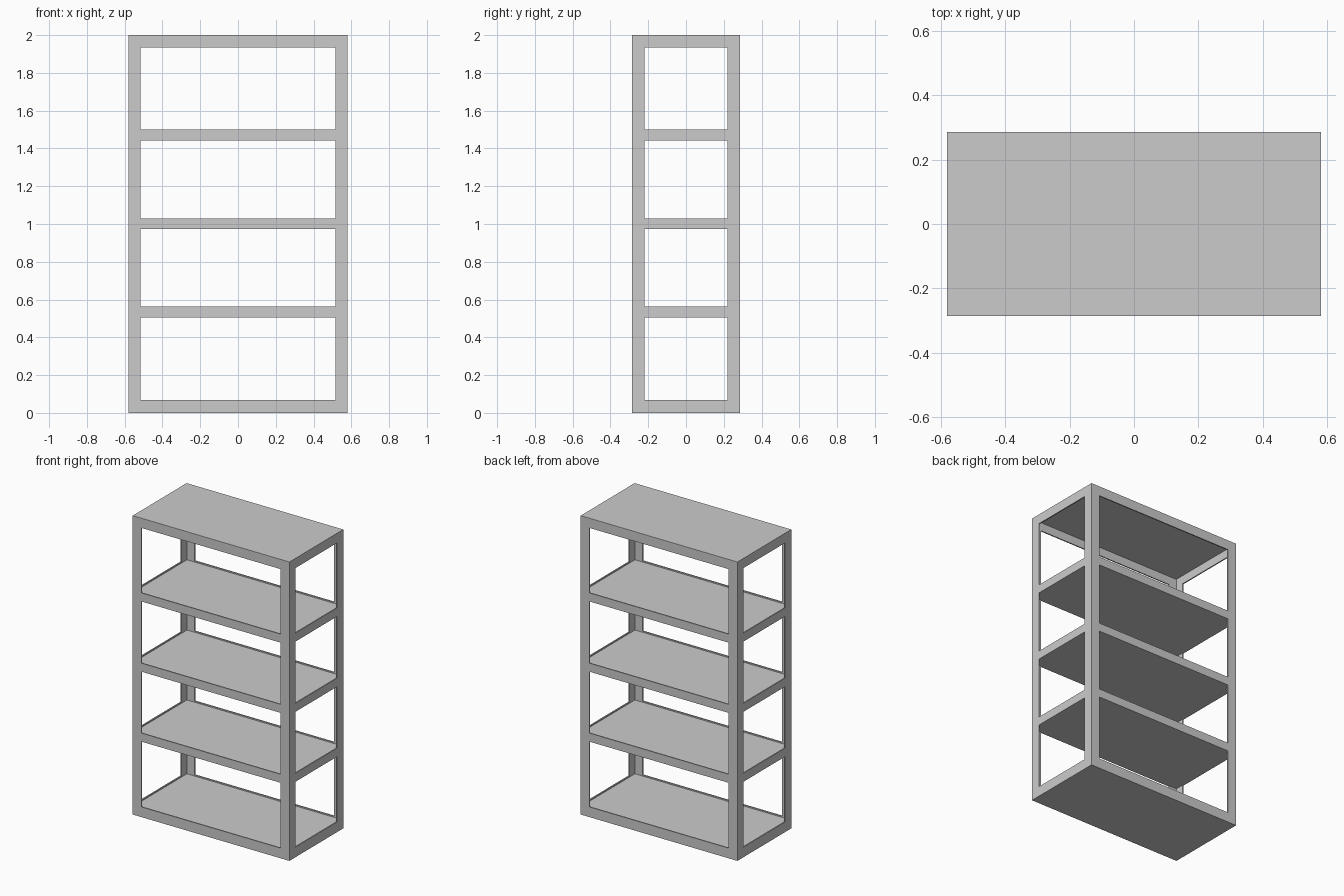
import bpy, bmesh

if "Cube" in bpy.data.objects:
    bpy.data.objects.remove(bpy.data.objects["Cube"])

X, Y, H = 0.58, 0.285, 2.0   # half width, half depth, height
W, T = 0.065, 0.008          # angle-iron leg width, plate thickness


def add_object(name, bm):
    bmesh.ops.recalc_face_normals(bm, faces=bm.faces)
    mesh = bpy.data.meshes.new(name)
    bm.to_mesh(mesh)
    bm.free()
    obj = bpy.data.objects.new(name, mesh)
    bpy.context.collection.objects.link(obj)
    return obj


def box(name, x0, x1, y0, y1, z0, z1):
    bm = bmesh.new()
    bmesh.ops.create_cube(bm, size=1)
    for v in bm.verts:
        v.co.x = x1 if v.co.x > 0 else x0
        v.co.y = y1 if v.co.y > 0 else y0
        v.co.z = z1 if v.co.z > 0 else z0
    return add_object(name, bm)


def angle_post(name, sx, sy):
    # L-shaped section with its outer corner at the shelf corner
    profile = [(0, 0), (W, 0), (W, T), (T, T), (T, W), (0, W)]
    bm = bmesh.new()
    face = bm.faces.new([bm.verts.new((sx * (X - a), sy * (Y - b), 0))
                         for a, b in profile])
    ext = bmesh.ops.extrude_face_region(bm, geom=[face])["geom"]
    verts = [g for g in ext if isinstance(g, bmesh.types.BMVert)]
    bmesh.ops.translate(bm, verts=verts, vec=(0, 0, H))
    return add_object(name, bm)


# Corner posts
for sx, side in ((-1, "left"), (1, "right")):
    for sy, end in ((-1, "front"), (1, "back")):
        angle_post(f"{end}_{side}_post", sx, sy)

# Rails and shelf boards: name, rail bottom, rail top, board bottom, board top
levels = [
    ("bottom", 0.0, 0.068, 0.0, 0.06),
    ("lower", 0.505, 0.562, 0.505, 0.554),
    ("middle", 0.973, 1.03, 0.973, 1.022),
    ("upper", 1.443, 1.5, 1.443, 1.492),
    ("top", 1.935, H, H - T, H),
]
for name, r0, r1, b0, b1 in levels:
    box(f"{name}_front_rail", -X + W, X - W, -Y, -Y + T, r0, r1)
    box(f"{name}_back_rail", -X + W, X - W, Y - T, Y, r0, r1)
    box(f"{name}_left_rail", -X, -X + T, -Y + W, Y - W, r0, r1)
    box(f"{name}_right_rail", X - T, X, -Y + W, Y - W, r0, r1)
    box(f"{name}_shelf", -X + T, X - T, -Y + T, Y - T, b0, b1)
